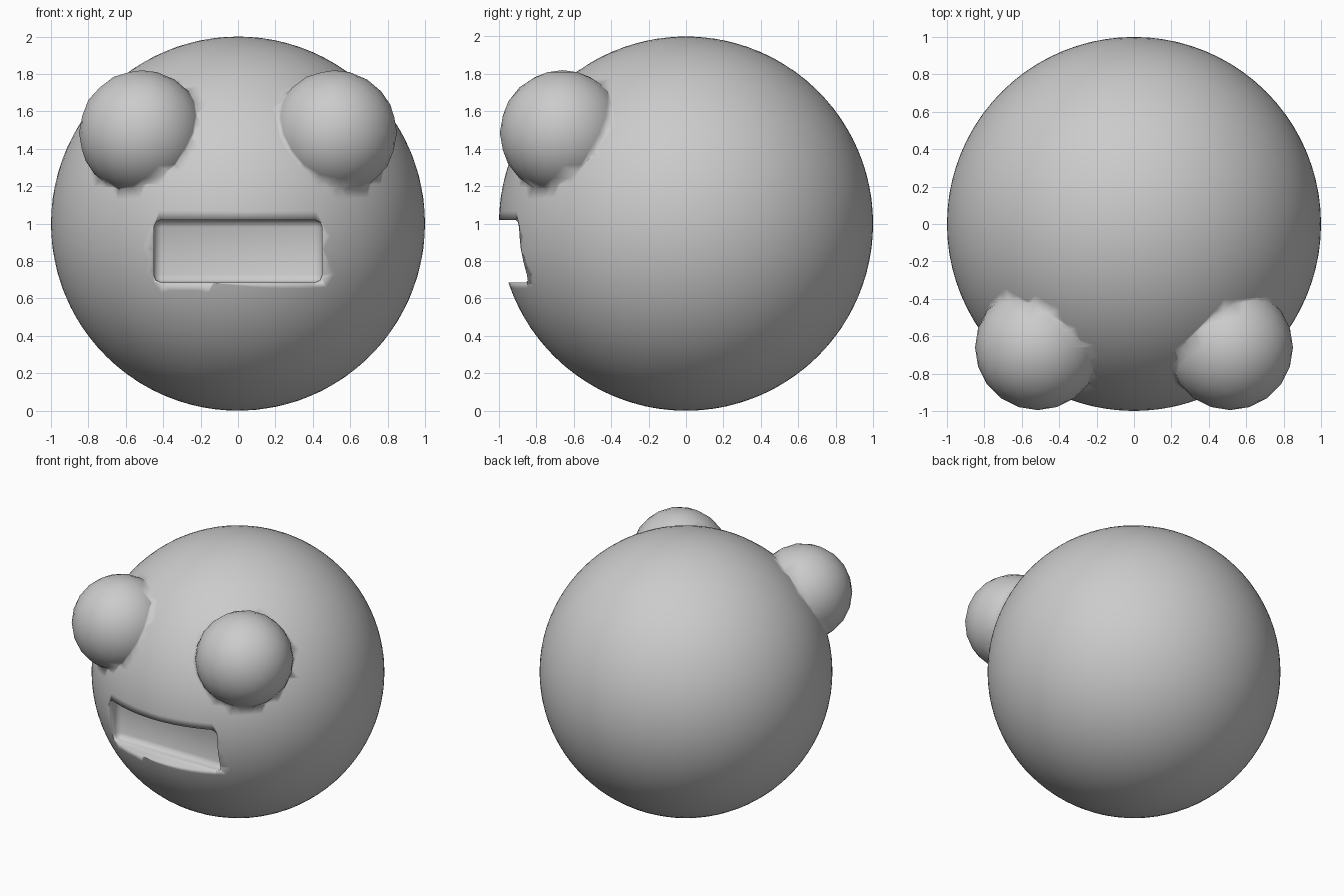
import bpy

if "Cube" in bpy.data.objects:
    bpy.data.objects.remove(bpy.data.objects["Cube"])


def ico(name, radius, loc, subdivisions):
    bpy.ops.mesh.primitive_ico_sphere_add(subdivisions=subdivisions, radius=radius, location=loc)
    ob = bpy.context.object
    ob.name = name
    return ob


def apply_boolean(target, tool, operation):
    m = target.modifiers.new(operation.lower(), 'BOOLEAN')
    m.operation, m.object, m.solver = operation, tool, 'EXACT'
    bpy.context.view_layer.objects.active = target
    bpy.ops.object.modifier_apply(modifier=m.name)
    bpy.data.objects.remove(tool, do_unlink=True)


# round head
head = ico("head", 1.0, (0, 0, 1), 5)

# bulging eyes fused into the head
for side in (-1, 1):
    eye = ico("eye", 0.335, (side * 0.515, -0.66, 1.485), 3)
    apply_boolean(head, eye, 'UNION')

# rectangular mouth recess with softened corners
bpy.ops.mesh.primitive_cube_add(size=1, location=(0, -0.98, 0.853))
mouth = bpy.context.object
mouth.name = "mouth_cutter"
mouth.hide_render = True
mouth.scale = (0.9, 0.4, 0.335)
bpy.ops.object.transform_apply(location=False, rotation=False, scale=True)
bev = mouth.modifiers.new("soft_corners", 'BEVEL')
bev.width, bev.segments = 0.04, 2
bpy.ops.object.modifier_apply(modifier=bev.name)
apply_boolean(head, mouth, 'DIFFERENCE')

# smooth shading over the whole fused surface
head.data.polygons.foreach_set("use_smooth", [True] * len(head.data.polygons))
head.data.update()
